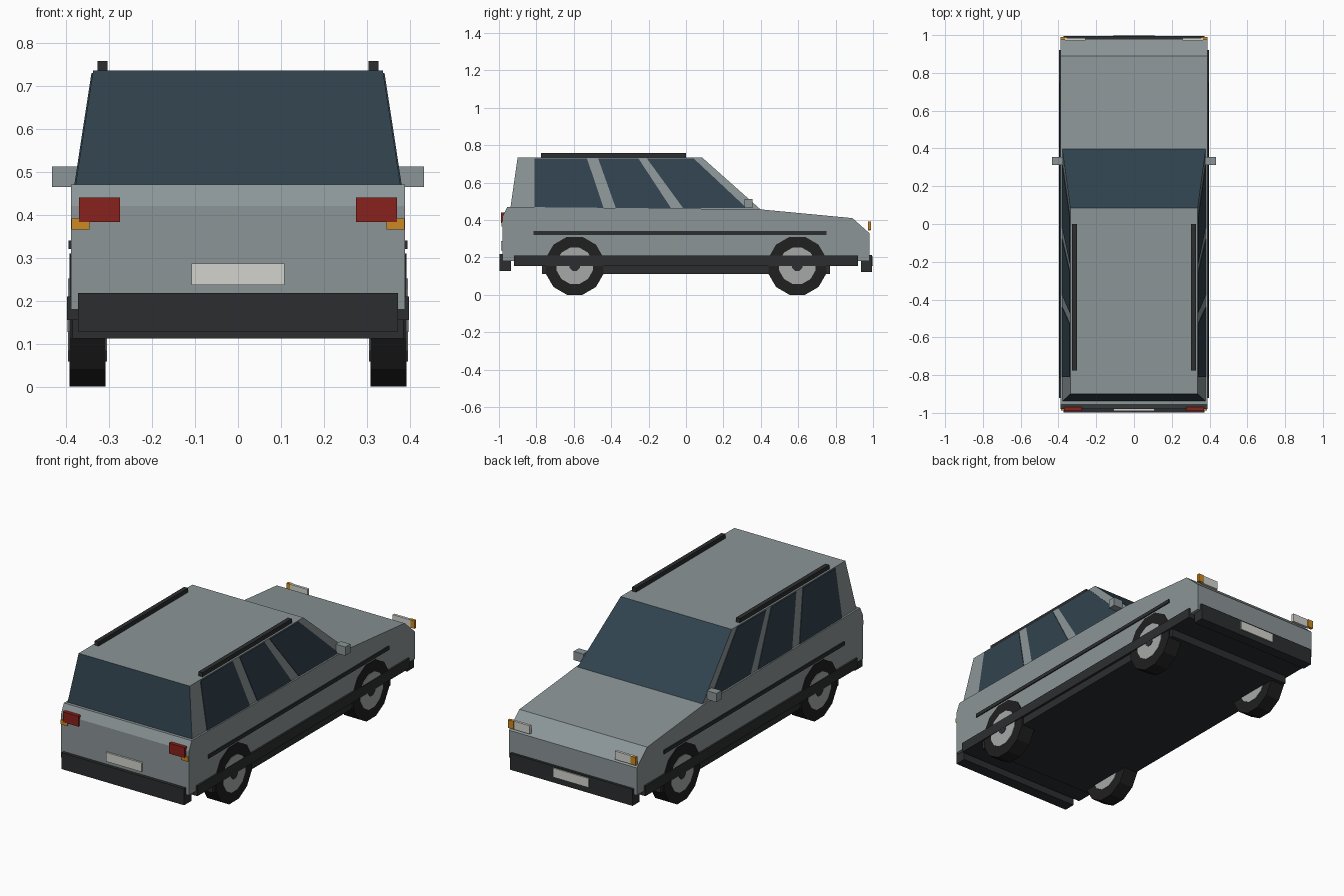
import bpy, bmesh, math

if "Cube" in bpy.data.objects:
    bpy.data.objects.remove(bpy.data.objects["Cube"])


def material(name, rgb):
    m = bpy.data.materials.new(name)
    m.diffuse_color = (*rgb, 1)
    m.use_nodes = True
    m.node_tree.nodes["Principled BSDF"].inputs["Base Color"].default_value = m.diffuse_color
    return m


PAINT = material("paint", (0.26, 0.30, 0.31))
GLASS = material("glass", (0.03, 0.055, 0.075))
TRIM = material("trim", (0.025, 0.027, 0.028))
RUBBER = material("rubber", (0.014, 0.014, 0.014))
SILVER = material("silver", (0.38, 0.39, 0.39))
WHITE = material("white", (0.65, 0.65, 0.61))
RED = material("red", (0.25, 0.015, 0.012))
AMBER = material("amber", (0.6, 0.25, 0.015))


def finish(name, bm, *mats):
    bmesh.ops.recalc_face_normals(bm, faces=bm.faces)
    me = bpy.data.meshes.new(name)
    bm.to_mesh(me)
    bm.free()
    ob = bpy.data.objects.new(name, me)
    bpy.context.collection.objects.link(ob)
    for m in mats:
        me.materials.append(m)
    return ob


def loft(name, a, b, *mats):
    """Solid between two matching outlines; returns the object."""
    bm = bmesh.new()
    va, vb = [bm.verts.new(p) for p in a], [bm.verts.new(p) for p in b]
    bm.faces.new(va)
    bm.faces.new(vb)
    n = len(va)
    for i in range(n):
        j = (i + 1) % n
        bm.faces.new((va[i], va[j], vb[j], vb[i]))
    return finish(name, bm, *mats)


def box(name, mat, x0, x1, y0, y1, z0, z1):
    ring = [(x0, y0), (x1, y0), (x1, y1), (x0, y1)]
    return loft(name, [(x, y, z0) for x, y in ring], [(x, y, z1) for x, y in ring], mat)


def pair(name, mat, x0, x1, *yz):
    box(name + "_right", mat, x0, x1, *yz)
    box(name + "_left", mat, -x1, -x0, *yz)


def disc(name, mat, x0, x1, y, z, r, sides=12):
    angles = [2 * math.pi * (i + 0.5) / sides for i in range(sides)]
    ring = [(y + r * math.cos(a), z + r * math.sin(a)) for a in angles]
    return loft(name, [(x0, *p) for p in ring], [(x1, *p) for p in ring], mat)


# Lower body, side profile extruded across the width
profile = [(-0.98, 0.18), (-0.98, 0.42), (-0.955, 0.47), (0.395, 0.457),
           (0.89, 0.41), (0.98, 0.33), (0.98, 0.18)]
loft("lower_body", [(-0.388, *p) for p in profile], [(0.388, *p) for p in profile], PAINT)

# Cabin, narrowing to the roof; windscreen and rear glass fill its ends
Z0, Z1 = 0.455, 0.735


def side_x(z):
    return 0.38 + (0.337 - 0.38) * (z - Z0) / (Z1 - Z0)


cabin_profile = [(-0.94, Z0), (-0.90, Z1), (0.085, Z1), (0.40, Z0)]
cabin = loft("cabin", [(-side_x(z), y, z) for y, z in cabin_profile],
             [(side_x(z), y, z) for y, z in cabin_profile], PAINT, GLASS)
for f in cabin.data.polygons:
    if abs(f.normal.y) > 0.4:
        f.material_index = 1

# Side windows with slanted pillars between them: bottom y pair, top y pair
windows = {"rear": (-0.81, -0.44, -0.53, -0.81),
           "middle": (-0.375, -0.08, -0.255, -0.47),
           "front": (-0.015, 0.325, 0.04, -0.21)}
for label, ys in windows.items():
    for side, s in (("right", 1), ("left", -1)):
        pts = list(zip(ys, (0.463, 0.463, 0.73, 0.73)))
        loft(f"{label}_window_{side}",
             [(s * (side_x(z) - 0.01), y, z) for y, z in pts],
             [(s * (side_x(z) + 0.003), y, z) for y, z in pts], GLASS)

# Sill, underbody and bumpers
box("sill", TRIM, -0.398, 0.398, -0.92, 0.92, 0.155, 0.21)
box("underbody", TRIM, -0.385, 0.385, -0.77, 0.77, 0.112, 0.16)
box("rear_bumper", TRIM, -0.372, 0.372, -0.998, -0.935, 0.128, 0.218)
box("front_bumper", TRIM, -0.372, 0.372, 0.935, 0.994, 0.123, 0.213)

# Side strips, roof rails and mirrors
pair("side_strip", TRIM, 0.38, 0.394, -0.815, 0.75, 0.32, 0.34)
pair("roof_rail", TRIM, 0.303, 0.327, -0.775, 0.0, 0.73, 0.758)
pair("mirror", PAINT, 0.375, 0.433, 0.312, 0.355, 0.464, 0.512)

# Lights and blank plates
pair("tail_light", RED, 0.275, 0.37, -0.99, -0.96, 0.383, 0.44)
pair("rear_indicator", AMBER, 0.345, 0.387, -0.987, -0.965, 0.366, 0.391)
pair("headlight", WHITE, 0.258, 0.365, 0.972, 0.986, 0.345, 0.391)
pair("front_indicator", AMBER, 0.355, 0.388, 0.974, 0.99, 0.347, 0.391)
box("rear_plate", WHITE, -0.108, 0.108, -0.99, -0.97, 0.237, 0.287)
box("front_plate", WHITE, -0.108, 0.108, 0.985, 1.0, 0.155, 0.205)

# Wheels
for end, y in (("rear", -0.595), ("front", 0.595)):
    for side, s in (("right", 1), ("left", -1)):
        tag = f"{end}_{side}"
        disc("tyre_" + tag, RUBBER, s * 0.308, s * 0.392, y, 0.155, 0.1604)
        disc("rim_" + tag, SILVER, s * 0.305, s * 0.395, y, 0.155, 0.1)
        disc("hub_cap_" + tag, TRIM, s * 0.38, s * 0.397, y, 0.155, 0.03, 8)
